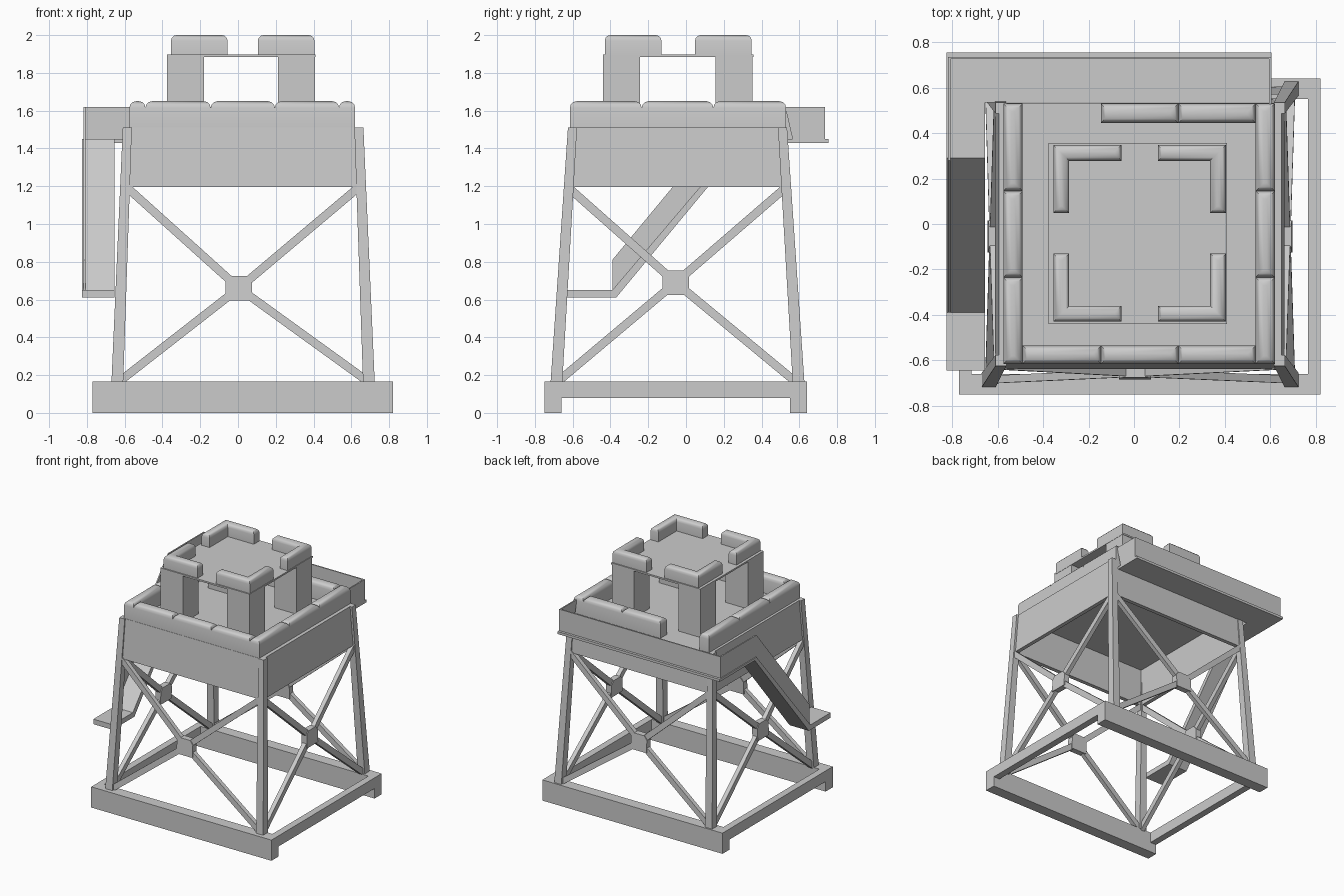
import bpy, bmesh
from mathutils import Vector

if "Cube" in bpy.data.objects:
    bpy.data.objects.remove(bpy.data.objects["Cube"])


def finish(bm, name, smooth=False):
    bmesh.ops.recalc_face_normals(bm, faces=bm.faces)
    me = bpy.data.meshes.new(name)
    bm.to_mesh(me)
    bm.free()
    ob = bpy.data.objects.new(name, me)
    bpy.context.collection.objects.link(ob)
    if smooth:
        bpy.ops.object.select_all(action='DESELECT')
        ob.select_set(True)
        bpy.context.view_layer.objects.active = ob
        bpy.ops.object.shade_smooth_by_angle(angle=0.9)
    return ob


def loft(name, a, b):
    """Closed solid between two matching outlines."""
    bm = bmesh.new()
    va, vb = [[bm.verts.new(p) for p in ring] for ring in (a, b)]
    bm.faces.new(va)
    bm.faces.new(vb[::-1])
    for i in range(len(va)):
        j = (i + 1) % len(va)
        bm.faces.new((va[i], va[j], vb[j], vb[i]))
    return finish(bm, name)


def rect(x0, x1, y0, y1, z):
    return [(x0, y0, z), (x1, y0, z), (x1, y1, z), (x0, y1, z)]


def box(name, x0, x1, y0, y1, z0, z1):
    return loft(name, rect(x0, x1, y0, y1, z0), rect(x0, x1, y0, y1, z1))


def side_profile(name, pts, x0, x1):
    return loft(name, [(x0, y, z) for y, z in pts], [(x1, y, z) for y, z in pts])


def bag(name, outline, z0, z1, r):
    """Prism with rounded top and vertical edges."""
    bm = bmesh.new()
    lo, hi = [[bm.verts.new((x, y, z)) for x, y in outline] for z in (z0, z1)]
    bm.faces.new(lo)
    bm.faces.new(hi)
    n = len(lo)
    for i in range(n):
        bm.faces.new((lo[i], lo[(i + 1) % n], hi[(i + 1) % n], hi[i]))
    bmesh.ops.recalc_face_normals(bm, faces=bm.faces)
    edges = [e for e in bm.edges if max(v.co.z for v in e.verts) > z1 - 1e-4
             and min(v.co.z for v in e.verts) > z1 - 1e-4]
    bmesh.ops.bevel(bm, geom=edges, offset=r, segments=3, profile=0.5, affect='EDGES')
    return finish(bm, name, True)


# base frame
for s, y0 in (("front", -0.75), ("back", 0.55)):
    box(f"base_beam_{s}", -0.77, 0.82, y0, y0 + 0.09, 0, 0.165)
for s, x0 in (("left", -0.77), ("right", 0.765)):
    box(f"base_beam_{s}", x0, x0 + 0.055, -0.67, 0.56, 0.08, 0.165)

# tapered legs leaning toward the tower axis
CX, CY, ZB, ZT = 0.027, -0.045, 0.16, 1.51
for sx in (-1, 1):
    for sy in (-1, 1):
        def ring(ox, oy, t, z):
            xs = sorted((CX + sx * ox, CX + sx * (ox - t)))
            ys = sorted((CY + sy * oy, CY + sy * (oy - t)))
            return rect(*xs, *ys, z)
        loft(f"leg_{sx}_{sy}", ring(0.697, 0.672, 0.062, ZB), ring(0.637, 0.58, 0.048, ZT))


# cross braces with a gusset plate on each sloped side
def plane_point(side, u, z):
    t = (z - ZB) / (ZT - ZB)
    off = {"front": (-0.685, -0.605), "back": (0.59, 0.52),
           "left": (-0.638, -0.588), "right": (0.692, 0.64)}[side]
    w = off[0] + (off[1] - off[0]) * t
    return Vector((u, w, z) if side in ("front", "back") else (w, u, z))


for side in ("front", "back", "left", "right"):
    fb = side in ("front", "back")
    c, zc = (0.005, 0.66) if fb else (-0.055, 0.69)
    ub, ut = ((-0.63, 0.69), (-0.59, 0.64)) if fb else ((-0.68, 0.58), (-0.625, 0.53))
    n = Vector((0, 1, 0) if fb else (1, 0, 0))
    ends = [(ub[0], 0.165), (ub[1], 0.165), (ut[0], 1.195), (ut[1], 1.195)]
    for i, (u, z) in enumerate(ends):
        a, b = plane_point(side, c, zc), plane_point(side, u, z)
        w = (b - a).cross(n).normalized() * 0.022
        d = n * 0.017
        loft(f"brace_{side}_{i}", [a + w + d, a - w + d, a - w - d, a + w - d],
             [b + w + d, b - w + d, b - w - d, b + w - d])
    plate = [(-0.07, -0.065), (0.07, -0.065), (0.07, 0.035), (0.045, 0.065),
             (-0.045, 0.065), (-0.07, 0.035)]
    pts = [plane_point(side, c + u, zc + z) for u, z in plate]
    loft(f"gusset_{side}", [p - n * 0.024 for p in pts], [p + n * 0.024 for p in pts])

# hollow skirt below the platform floor
bm = bmesh.new()
rings = [[bm.verts.new(p) for p in r] for r in (
    rect(-0.565, 0.62, -0.59, 0.50, 1.485), rect(-0.58, 0.63, -0.605, 0.515, 1.195),
    rect(-0.612, 0.662, -0.637, 0.547, 1.195), rect(-0.595, 0.648, -0.617, 0.532, 1.51))]
bm.faces.new(rings[0])
bm.faces.new(rings[3])
for a, b in zip(rings, rings[1:]):
    for i in range(4):
        j = (i + 1) % 4
        bm.faces.new((a[i], a[j], b[j], b[i]))
finish(bm, "platform_skirt")

# sandbag parapet, with one gap at the back left for the entry
ys, xs = (-0.615, -0.235, 0.145, 0.53), (-0.49, -0.145, 0.195, 0.535)


def row_bag(name, x0, x1, y0, y1):
    bag(name, [(x0, y0), (x1, y0), (x1, y1), (x0, y1)], 1.505, 1.65, 0.035)


for i in range(3):
    row_bag(f"sandbag_left_{i}", -0.575, -0.49, ys[i], ys[i + 1])
    row_bag(f"sandbag_right_{i}", 0.535, 0.62, ys[i], ys[i + 1])
    row_bag(f"sandbag_front_{i}", xs[i], xs[i + 1], -0.615, -0.535)
    if i:
        row_bag(f"sandbag_back_{i}", xs[i], xs[i + 1], 0.445, 0.53)

# upper cabin: corner posts, roof and L-shaped corner bags
for i, x0 in enumerate((-0.375, 0.212)):
    for j, y0 in enumerate((-0.44, 0.157)):
        box(f"cabin_post_{i}_{j}", x0, x0 + 0.196, y0, y0 + 0.196, 1.5, 1.887)
        x, sx = ((-0.355, 1), (0.405, -1))[i]
        y, sy = ((-0.43, 1), (0.348, -1))[j]
        L = [(0, 0), (0.3, 0), (0.3, 0.07), (0.07, 0.07), (0.07, 0.3), (0, 0.3)]
        bag(f"roof_sandbag_{i}_{j}", [(x + sx * u, y + sy * v) for u, v in L],
            1.895, 2.0, 0.03)
box("cabin_roof", -0.377, 0.41, -0.44, 0.357, 1.885, 1.898)

# rear walkway and the ramp down the left side to a small landing
box("walkway_floor", -0.656, 0.605, 0.535, 0.755, 1.43, 1.45)
side_profile("ramp", [(-0.645, 0.61), (-0.37, 0.61), (0.31, 1.43), (0.755, 1.43),
                      (0.755, 1.45), (0.29, 1.45), (-0.39, 0.65), (-0.645, 0.65)],
             -0.825, -0.655)
side_profile("ramp_side_wall", [(-0.39, 0.645), (0.29, 1.445), (0.735, 1.445),
                                (0.735, 1.62), (0.28, 1.62), (-0.39, 0.81)],
             -0.818, -0.808)
box("walkway_back_wall", -0.818, 0.605, 0.725, 0.735, 1.445, 1.62)
side_profile("walkway_end_wall", [(0.565, 1.445), (0.735, 1.445), (0.735, 1.62),
                                  (0.525, 1.62)], 0.595, 0.605)
